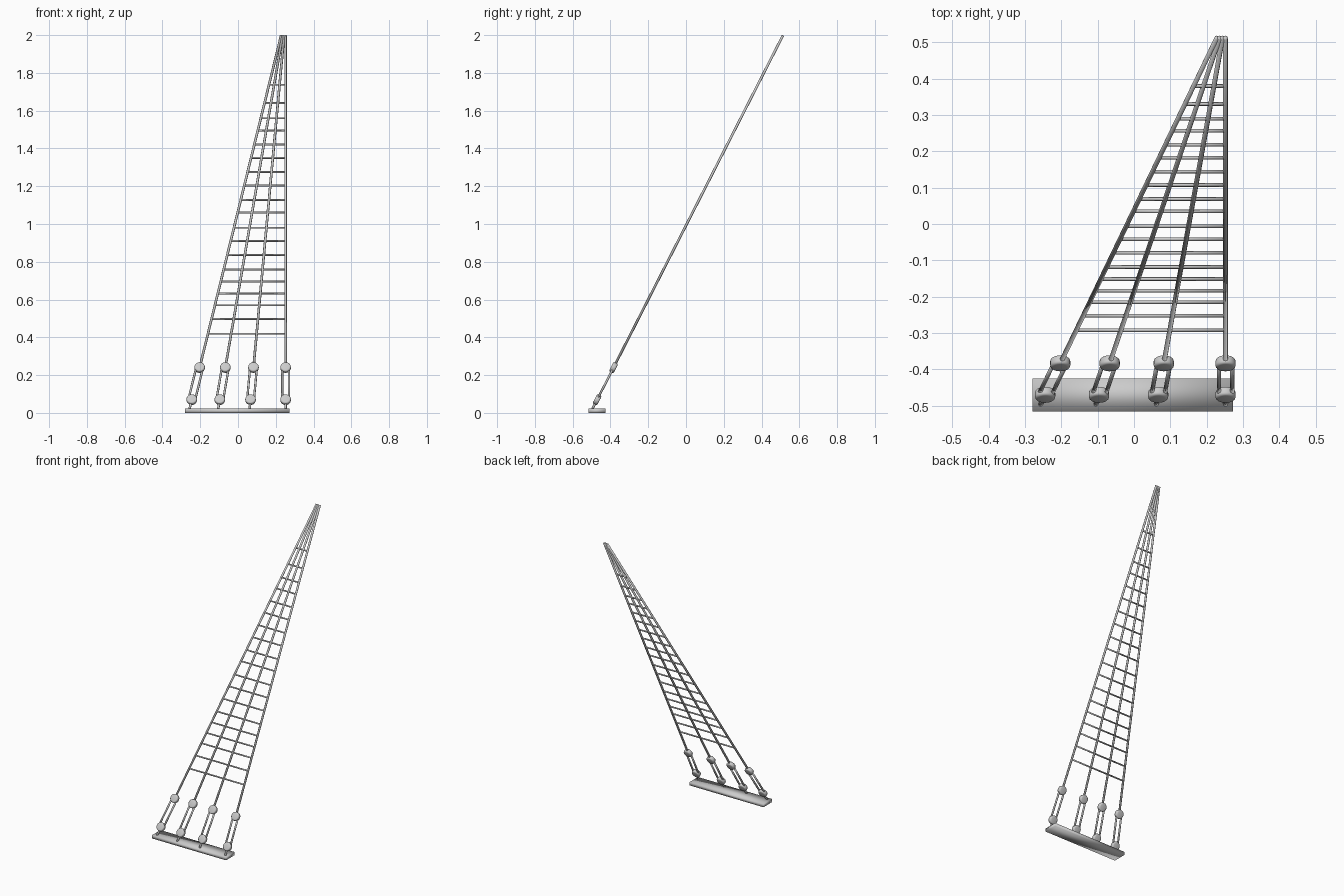
import bpy, bmesh, math
from mathutils import Vector, Matrix

if "Cube" in bpy.data.objects:
    bpy.data.objects.remove(bpy.data.objects["Cube"])

SLOPE = 0.51
NORMAL = Vector((0, -1, SLOPE)).normalized()


def on_plane(x, z):
    # point on the leaning plane of the rigging
    return Vector((x, 0.514 + SLOPE * (z - 2), z))


def cylinder(name, a, b, r, sides=8, bevel=0):
    d = b - a
    bm = bmesh.new()
    bmesh.ops.create_cone(bm, cap_ends=True, segments=sides, radius1=r, radius2=r, depth=d.length)
    if bevel:
        rims = [e for e in bm.edges if abs(e.verts[0].co.z - e.verts[1].co.z) < 1e-6]
        bmesh.ops.bevel(bm, geom=rims, offset=bevel, segments=3, profile=0.5, affect='EDGES')
    rot = Vector((0, 0, 1)).rotation_difference(d).to_matrix().to_4x4()
    bm.transform(Matrix.Translation((a + b) / 2) @ rot)
    for f in bm.faces:
        f.smooth = True
    me = bpy.data.meshes.new(name)
    bm.to_mesh(me)
    bm.free()
    ob = bpy.data.objects.new(name, me)
    bpy.context.collection.objects.link(ob)
    return ob


# mounting board at the foot
bpy.ops.mesh.primitive_cube_add(size=1, location=(-0.004, -0.471, 0.011))
board = bpy.context.object
board.name = "mounting_board"
board.scale = (0.552, 0.09, 0.022)
bpy.ops.object.transform_apply(location=False, rotation=False, scale=True)
bpy.ops.object.shade_smooth()

Z_UP, Z_LOW, Z_TOP = 0.24, 0.07, 1.997
# x of each shroud at its upper block and at the top
shrouds = [(-0.203, 0.228), (-0.067, 0.236), (0.082, 0.244), (0.252, 0.252)]


def shroud_point(s, z):
    return on_plane(s[0] + (s[1] - s[0]) * (z - Z_UP) / (Z_TOP - Z_UP), z)


for i, s in enumerate(shrouds, 1):
    up, low = shroud_point(s, Z_UP), shroud_point(s, Z_LOW)
    # long rope and the short strap to the board
    cylinder(f"shroud_{i}", up, shroud_point(s, Z_TOP), 0.0068)
    cylinder(f"strap_{i}", shroud_point(s, 0.014), low, 0.0065)
    # rounded wooden blocks
    for label, c in (("upper", up), ("lower", low)):
        cylinder(f"{label}_block_{i}", c - NORMAL * 0.0135, c + NORMAL * 0.0135, 0.028, 20, 0.008)
    # pair of lanyards between the blocks
    for side in (-1, 1):
        off = Vector((side * 0.018, 0, 0))
        cylinder(f"lanyard_{i}_{'left' if side < 0 else 'right'}", low + off, up + off, 0.006)

# horizontal rope rungs
rungs = [0.419, 0.497, 0.57, 0.632, 0.695, 0.76, 0.836, 0.91, 0.98, 1.06,
         1.127, 1.203, 1.275, 1.35, 1.42, 1.495, 1.56, 1.64, 1.737]
for i, z in enumerate(rungs, 1):
    cylinder(f"rung_{i}", shroud_point(shrouds[0], z), shroud_point(shrouds[3], z), 0.005)
